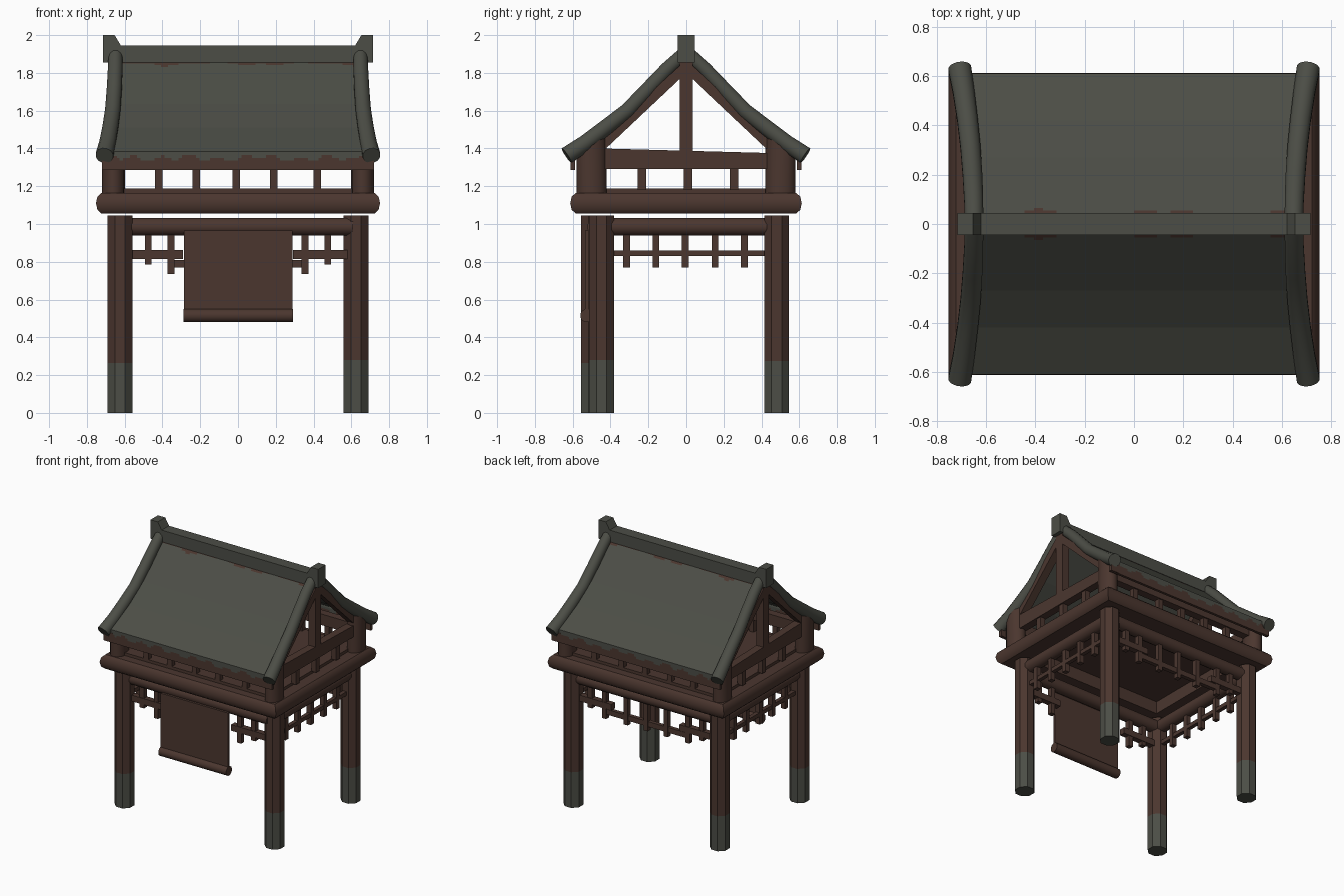
import bpy, bmesh, math
from mathutils import Vector

if "Cube" in bpy.data.objects:
    bpy.data.objects.remove(bpy.data.objects["Cube"])


def material(name, rgb):
    m = bpy.data.materials.new(name)
    m.diffuse_color = (*rgb, 1)
    m.use_nodes = True
    m.node_tree.nodes["Principled BSDF"].inputs["Base Color"].default_value = m.diffuse_color
    return m


BROWN = material("dark brown wood", (0.070, 0.037, 0.028))
GREY = material("grey green tile", (0.072, 0.075, 0.061))


def finish(name, bm, mats, smooth=None):
    bmesh.ops.recalc_face_normals(bm, faces=bm.faces)
    me = bpy.data.meshes.new(name)
    bm.to_mesh(me)
    bm.free()
    ob = bpy.data.objects.new(name, me)
    bpy.context.collection.objects.link(ob)
    for m in mats:
        me.materials.append(m)
    if smooth:
        bpy.ops.object.select_all(action='DESELECT')
        ob.select_set(True)
        bpy.context.view_layer.objects.active = ob
        bpy.ops.object.shade_smooth_by_angle(angle=math.radians(smooth))
    return ob


def box(name, x0, x1, y0, y1, z0, z1, mat=BROWN):
    bm = bmesh.new()
    bmesh.ops.create_cube(bm, size=1)
    for v in bm.verts:
        v.co = Vector(((x0 + x1) / 2 + v.co.x * (x1 - x0),
                       (y0 + y1) / 2 + v.co.y * (y1 - y0),
                       (z0 + z1) / 2 + v.co.z * (z1 - z0)))
    return finish(name, bm, [mat])


def sweep(name, pts, radii, n=12, mat=BROWN, smooth=40):
    """Round tube along a path of points, with end caps."""
    pts = [Vector(p) for p in pts]
    bm = bmesh.new()
    rings = []
    for i, p in enumerate(pts):
        t = (pts[min(i + 1, len(pts) - 1)] - pts[max(i - 1, 0)]).normalized()
        ref = Vector((1, 0, 0)) if abs(t.x) < 0.8 else Vector((0, 1, 0))
        a = t.cross(ref).normalized()
        b = t.cross(a)
        angs = [2 * math.pi * (k + 0.5) / n for k in range(n)]
        rings.append([bm.verts.new(p + (a * math.cos(w) + b * math.sin(w)) * radii[i]) for w in angs])
    for r, s in zip(rings, rings[1:]):
        for k in range(n):
            bm.faces.new((r[k], r[(k + 1) % n], s[(k + 1) % n], s[k]))
    bm.faces.new(rings[0])
    bm.faces.new(rings[-1])
    return finish(name, bm, [mat], smooth)


def prism(name, pts, axis, lo, hi, mat=BROWN):
    """Extrude a flat outline along x ('x': points are y,z) or y ('y': points are x,z)."""
    bm = bmesh.new()
    place = (lambda p, d: (d, p[0], p[1])) if axis == 'x' else (lambda p, d: (p[0], d, p[1]))
    a = [bm.verts.new(place(p, lo)) for p in pts]
    b = [bm.verts.new(place(p, hi)) for p in pts]
    bm.faces.new(a)
    bm.faces.new(b)
    for i in range(len(pts)):
        j = (i + 1) % len(pts)
        bm.faces.new((a[i], a[j], b[j], b[i]))
    return finish(name, bm, [mat])


# Roof slope profile (distance from ridge, height)
SLOPE = [(0.02, 1.875), (0.27, 1.635), (0.42, 1.51), (0.61, 1.385)]


def roof_z(y):
    y = abs(y)
    for (a, za), (b, zb) in zip(SLOPE, SLOPE[1:]):
        if y <= b:
            return za + (zb - za) * (y - a) / (b - a)
    return SLOPE[-1][1]


# Legs: octagonal, grey stone colour at the foot
for name, lx, ly, zc in (("front_left_leg", -0.625, -0.49, 0.265), ("front_right_leg", 0.625, -0.447, 0.28),
                         ("back_left_leg", -0.625, 0.48, 0.27), ("back_right_leg", 0.625, 0.48, 0.275)):
    leg = sweep(name, [(lx, ly, 0), (lx, ly, zc), (lx, ly, 1.045)], [0.071] * 3, 8, BROWN, None)
    leg.data.materials.append(GREY)
    for p in leg.data.polygons:
        p.material_index = int(p.center.z < zc - 0.05)

# Lower beams joining the legs
for n, s in (("front", -1), ("back", 1)):
    sweep(n + "_lower_beam", [(-0.6, s * 0.475, 0.985), (0.61, s * 0.475, 0.985)], [0.048] * 2)
for n, s in (("left", -1), ("right", 1)):
    sweep(n + "_lower_beam", [(s * 0.62, -0.47, 0.985), (s * 0.62, 0.46, 0.985)], [0.048] * 2)
    # Side lattice
    box(n + "_lattice_bar", s * 0.62 - 0.015, s * 0.62 + 0.015, -0.46, 0.44, 0.83, 0.86)
    for i, y in enumerate((-0.315, -0.16, -0.005, 0.155, 0.31)):
        box(f"{n}_lattice_slat_{i}", s * 0.62 - 0.018, s * 0.62 + 0.018, y - 0.018, y + 0.018, 0.77, 0.99)

# Front and back lattice
for n, y in (("front", -0.475), ("back", 0.475)):
    for s in (-1, 1):
        x0, x1 = sorted((s * 0.29, s * 0.58))
        box(f"{n}_outer_bar_{s}", x0, x1, y - 0.022, y + 0.022, 0.815, 0.862)
        for x, z in ((0.475, 0.785), (0.355, 0.735)):
            box(f"{n}_slat_{s}_{x}", s * x - 0.018, s * x + 0.018, y - 0.018, y + 0.018, z, 0.96)
box("back_middle_bar", -0.35, 0.35, 0.46, 0.49, 0.77, 0.81)
for x in (-0.17, 0, 0.17):
    box(f"back_middle_slat_{x}", x - 0.018, x + 0.018, 0.457, 0.493, 0.735, 0.96)

# Hanging banner with a rolled lower edge
box("banner", -0.285, 0.288, -0.535, -0.515, 0.5, 0.965)
sweep("banner_roll", [(-0.288, -0.525, 0.515), (0.291, -0.525, 0.515)], [0.036] * 2)

# Rounded ring beam: one profile taken round a rectangle
bm = bmesh.new()
rings = []
for d, z in ((0, 1.055), (0.165, 1.055), (0.187, 1.075), (0.195, 1.11), (0.187, 1.145), (0.165, 1.165), (0, 1.165)):
    rings.append([bm.verts.new((sx * (0.557 + d), sy * (0.418 + d), z))
                  for sx, sy in ((-1, -1), (1, -1), (1, 1), (-1, 1))])
for r, s in zip(rings, rings[1:] + rings[:1]):
    for k in range(4):
        bm.faces.new((r[k], r[(k + 1) % 4], s[(k + 1) % 4], s[k]))
finish("ring_beam", bm, [BROWN], 40)
box("deck", -0.64, 0.64, -0.52, 0.52, 1.15, 1.187)

# Corner posts, cut at the top to the roof slope
for sx in (-1, 1):
    for sy in (-1, 1):
        bm = bmesh.new()
        bmesh.ops.create_cone(bm, cap_ends=True, segments=12, radius1=1, radius2=1, depth=2)
        for v in bm.verts:
            y = sy * 0.5 + v.co.y * 0.08
            v.co = (sx * 0.66 + v.co.x * 0.061, y, 1.16 if v.co.z < 0 else roof_z(y) - 0.02)
        finish(f"corner_post_{sx}_{sy}", bm, [BROWN], 40)

# Upper railings under the eaves
for n, s in (("front", -1), ("back", 1)):
    y = s * 0.5
    box(n + "_rail_beam", -0.65, 0.65, y - 0.03, y + 0.03, 1.285, 1.37)
    for i, x in enumerate((-0.42, -0.22, -0.01, 0.19, 0.42)):
        box(f"{n}_rail_slat_{i}", x - 0.02, x + 0.02, y - 0.02, y + 0.02, 1.18, 1.29)

# Gable ends: tie beam, slats, king post and rafters
for n, s in (("left", -1), ("right", 1)):
    x0, x1 = s * 0.655 - 0.03, s * 0.655 + 0.03
    prism(n + "_tie_beam", [(-0.45, 1.29), (0.47, 1.29), (0.47, 1.375), (-0.45, 1.4)], 'x', x0, x1)
    for i, y in enumerate((-0.235, 0.01, 0.255)):
        box(f"{n}_gable_slat_{i}", x0 + 0.01, x1 - 0.01, y - 0.022, y + 0.022, 1.18, 1.3)
    box(n + "_king_post", x0, x1, -0.035, 0.035, 1.37, 1.87)
    for t in (-1, 1):
        prism(f"{n}_rafter_{t}", [(t * 0.44, 1.385), (t * 0.44, 1.47), (t * 0.27, 1.62), (0, 1.87), (0, 1.8)],
              'x', x0, x1)

# Roof slopes ending in an eave board; worn brown edges by rule
NX = 72
profile = [(0.02, 1.875)] + [(y, roof_z(y)) for y in (0.045, 0.055, 0.065, 0.27, 0.42, 0.61)]
profile += [(0.61, z) for z in (1.365, 1.35, 1.335, 1.285)]
for n, s in (("front", -1), ("back", 1)):
    bm = bmesh.new()
    rows = [[bm.verts.new((-0.665 + 1.33 * i / NX, s * y, z)) for i in range(NX + 1)] for y, z in profile]
    for a, b in zip(rows, rows[1:]):
        for i in range(NX):
            f = bm.faces.new((a[i], a[i + 1], b[i + 1], b[i]))
            c = f.calc_center_median()
            wave = math.sin(c.x * 13) + 0.6 * math.sin(c.x * 31 + 1)
            eave_line = 1.348 + 0.014 * math.sin(c.x * 43) + 0.008 * math.sin(c.x * 17)
            worn = abs(c.y) < 0.043 + 0.012 * wave and abs(c.y) > 0.03
            f.material_index = int(c.z < eave_line or worn)
    roof = finish(n + "_roof", bm, [GREY, BROWN])
    # thickness goes to the inside whichever way the sheet's normals point
    outward = roof.data.polygons[NX * 5].normal.z > 0
    mod = roof.modifiers.new("thickness", 'SOLIDIFY')
    mod.thickness = 0.02
    mod.offset = -1 if outward else 1
    for sx in (-1, 1):
        x0, x1 = sorted((sx * 0.64, sx * 0.72))
        box(f"{n}_eave_end_{sx}", x0, x1, s * 0.6 - 0.012, s * 0.6 + 0.012, 1.287, 1.36)

# Curved verge tubes along the four sloping roof edges
for sx in (-1, 1):
    for sy in (-1, 1):
        path = [(0.648, 0.0, 1.91), (0.65, 0.1, 1.82), (0.655, 0.2, 1.715), (0.663, 0.31, 1.6),
                (0.675, 0.42, 1.515), (0.69, 0.53, 1.43), (0.707, 0.632, 1.362)]
        sweep(f"verge_tube_{sx}_{sy}", [(sx * x, sy * y, z) for x, y, z in path],
              [0.038, 0.04, 0.041, 0.042, 0.043, 0.045, 0.048], 12, GREY, 40)

# Ridge cap with raised end blocks
box("ridge_cap", -0.63, 0.63, -0.044, 0.044, 1.855, 1.945, GREY)
for n, s in (("left", -1), ("right", 1)):
    prism(n + "_ridge_end", [(s * x, z) for x, z in ((0.715, 1.855), (0.715, 2.0), (0.653, 2.0), (0.62, 1.945), (0.62, 1.855))],
          'y', -0.045, 0.045, GREY)
